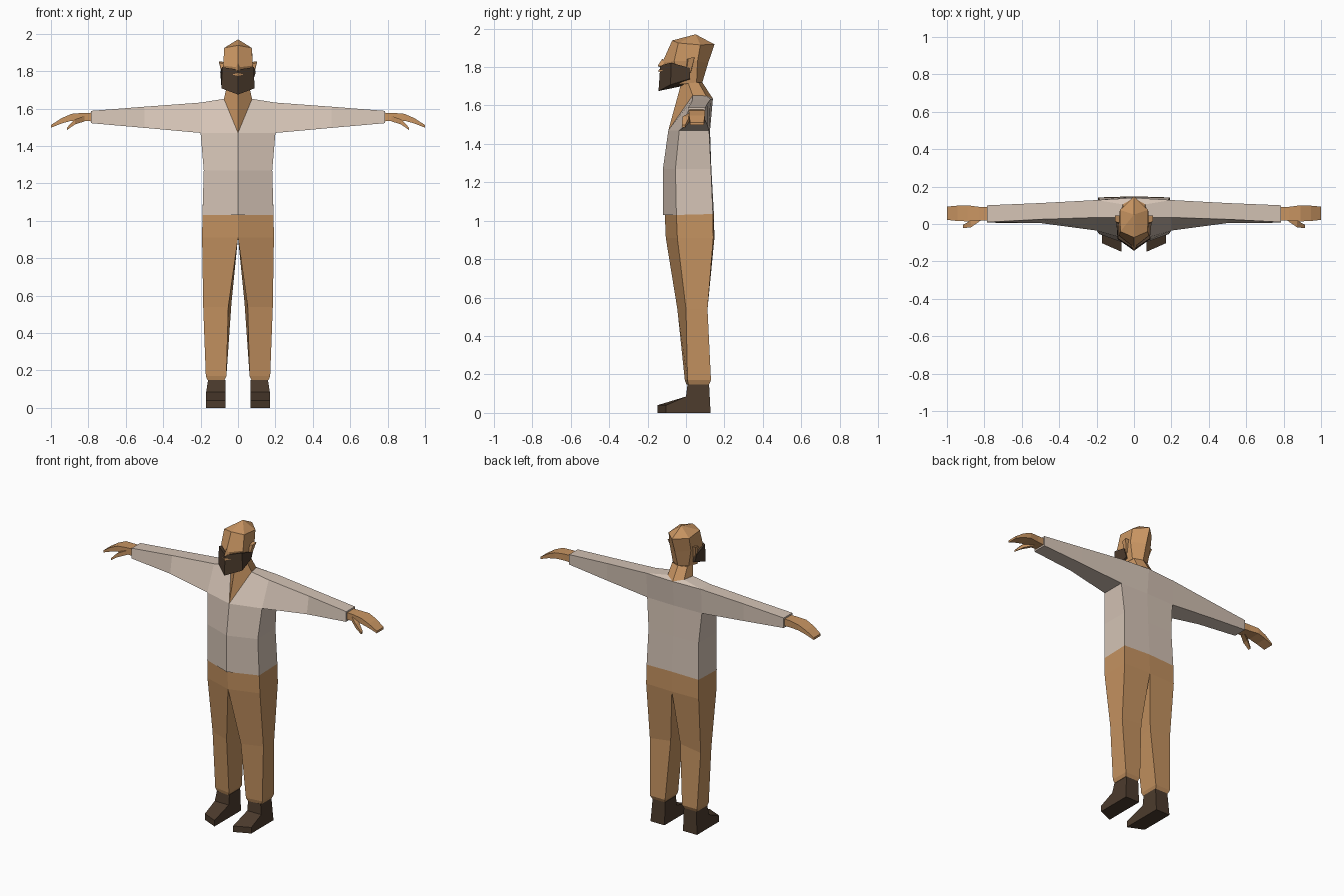
import bpy, bmesh

if "Cube" in bpy.data.objects:
    bpy.data.objects.remove(bpy.data.objects["Cube"])


def material(name, rgb):
    m = bpy.data.materials.new(name)
    lin = [((c / 255 + 0.055) / 1.055) ** 2.4 for c in rgb]
    m.diffuse_color = (*lin, 1)
    m.use_nodes = True
    m.node_tree.nodes["Principled BSDF"].inputs["Base Color"].default_value = m.diffuse_color
    return m


skin = material("skin", (202, 150, 99))
tan = material("trouser tan", (196, 146, 96))
wool = material("pale wool", (212, 195, 181))
dark = material("dark brown", (76, 59, 45))


def strip(rings, closed=False, cap_start=False, cap_end=False):
    """Faces joining successive rings of points."""
    faces = []
    for a, b in zip(rings, rings[1:]):
        n = len(a)
        for i in range(n if closed else n - 1):
            j = (i + 1) % n
            faces.append([a[i], a[j], b[j], b[i]])
    if cap_start:
        faces.append(rings[0])
    if cap_end:
        faces.append(rings[-1])
    return faces


def build(name, faces, mat):
    """Make a mesh from right-half faces, mirrored across x."""
    bm = bmesh.new()
    for s in (1, -1):
        for f in faces:
            pts = []
            for x, y, z in f:
                p = (s * x, y, z)
                if p not in pts:
                    pts.append(p)
            if len(pts) > 2:
                vs = [bm.verts.new(p) for p in pts]
                bm.faces.new(vs if s > 0 else vs[::-1])
    bmesh.ops.remove_doubles(bm, verts=bm.verts, dist=0.0005)
    bmesh.ops.recalc_face_normals(bm, faces=bm.faces)
    me = bpy.data.meshes.new(name)
    bm.to_mesh(me)
    bm.free()
    me.materials.append(mat)
    ob = bpy.data.objects.new(name, me)
    bpy.context.collection.objects.link(ob)
    return ob


def box_ring(x, yf, yb, z0, z1, lean=0.0):
    """Limb section at x; lean pulls the lower front edge forward."""
    return [(x, yf - lean, z0), (x, yb, z0), (x, yb, z1), (x, yf, z1)]


# Sweater: waist to chest, shoulders, sleeves
waist = [(0, -.12, 1.03), (.19, -.05, 1.03), (.19, .14, 1.035), (0, .145, 1.04)]
belly = [(0, -.12, 1.27), (.183, -.055, 1.27), (.183, .13, 1.27), (0, .132, 1.27)]
chest = [(0, -.092, 1.47), (.2, -.035, 1.47), (.2, .12, 1.47), (0, .125, 1.47)]
shoulder = box_ring(.2, .035, .128, 1.47, 1.632)
shoulder[0], shoulder[1] = chest[1], chest[2]
neck_f, neck_b, nape = (.075, .035, 1.652), (.06, .105, 1.65), (0, .14, 1.635)
top_b, top_f = shoulder[2], shoulder[3]
sweater = strip([waist, belly, chest])
sweater += [[chest[0], chest[1], top_f, neck_f], [chest[3], chest[2], top_b, nape],
            [neck_f, top_f, top_b, neck_b], [neck_b, top_b, nape]]
sweater += strip([shoulder, box_ring(.5, .025, .112, 1.497, 1.61, .02),
                  box_ring(.785, .01, .10, 1.522, 1.588, .003)], True, cap_end=True)
build("sweater", sweater, wool)

# Trousers: hips, then two tapering legs
hips = [(0, -.11, 1.03), (.19, -.05, 1.03), (.19, .14, 1.035), (0, .145, 1.04)]
crotch = [(0, -.105, .91), (.192, -.045, .91), (.192, .142, .91), (0, .148, .91)]
legs = [crotch,
        [(.052, -.045, .54), (.186, .0, .54), (.186, .112, .54), (.035, .11, .56)],
        [(.062, -.006, .17), (.172, .008, .17), (.172, .13, .17), (.062, .13, .17)],
        [(.072, .002, .148), (.163, .012, .148), (.163, .12, .148), (.072, .12, .148)]]
build("trousers", strip([hips, crotch]) + strip(legs, True, cap_end=True), tan)

# Boots: side profile widened between inner and outer faces
profile = [(.128, 0), (-.148, 0), (-.148, .04), (.0, .085), (.008, .15), (.12, .15)]
inner = [(.068, y, z) for y, z in profile]
outer = [(.17 if z < .1 else .16, y + (.045 if y < -.1 else 0), z) for y, z in profile]
build("boots", strip([inner, outer], True, True, True), dark)

# Neck with open collar wedge on the chest
collar = [chest[0], neck_f, neck_b, nape]
throat = [(0, -.025, 1.715), (.06, .01, 1.72), (.055, .065, 1.72), (0, .085, 1.72)]
build("neck", strip([collar, throat]), skin)

# Head: faceted skull rising to a central crown
jaw = [(0, -.10, 1.70), (.07, -.02, 1.71), (.058, .055, 1.72), (0, .085, 1.72)]
brow = [(0, -.125, 1.82), (.08, -.062, 1.83), (.078, .06, 1.83), (0, .115, 1.82)]
top = [(0, -.072, 1.938), (.073, -.04, 1.925), (.075, .075, 1.915), (0, .148, 1.918)]
crown = (0, .05, 1.97)
build("head", strip([jaw, brow, top, [crown] * 4])
      + [[jaw[0], jaw[1], jaw[2], jaw[3]]], skin)

# Ears: slim slanted wedges
ear_in = [(.07, -.005, 1.76), (.07, .025, 1.77), (.075, .045, 1.85), (.075, .005, 1.84)]
ear_out = [(.08, .0, 1.765), (.084, .025, 1.775), (.103, .045, 1.852), (.10, .012, 1.845)]
build("ears", strip([ear_in, ear_out], True, cap_end=True), skin)

# Nose: small wedge
bridge, tip, base = (0, -.122, 1.845), (0, -.148, 1.805), (0, -.12, 1.795)
wing = (.02, -.108, 1.805)
build("nose", [[bridge, tip, wing], [tip, base, wing]], skin)

# Beard: angular wrap round the jaw
beard_top = [(0, -.134, 1.808), (.085, -.078, 1.822), (.095, .02, 1.795)]
beard_low = [(0, -.143, 1.675), (.088, -.08, 1.708), (.078, .022, 1.74)]
beard = strip([beard_top, beard_low])
for row, hub in ((beard_top, (0, 0, 1.79)), (beard_low, (0, 0, 1.705))):
    beard += [[row[0], row[1], hub], [row[1], row[2], hub]]
beard.append([beard_top[2], beard_low[2], (0, 0, 1.705), (0, 0, 1.79)])
build("beard", beard, dark)

# Mouth: thin diamond plate on the beard
build("mouth", [[(0, -.1415, 1.79), (.032, -.118, 1.782), (0, -.1425, 1.774)]], skin)

# Hands: flat mitten bending down to the fingertips
hand = [box_ring(.78, .02, .09, 1.532, 1.578), box_ring(.83, .018, .092, 1.534, 1.577),
        box_ring(.89, .014, .10, 1.535, 1.572), box_ring(.945, .016, .098, 1.52, 1.548),
        box_ring(1.0, .022, .093, 1.498, 1.512)]
build("hands", strip(hand, True, True, True), skin)

# Thumbs: tapering stubs forward of the palm
thumb = [box_ring(.82, .018, .05, 1.532, 1.562), box_ring(.872, -.018, .018, 1.515, 1.542),
         box_ring(.915, -.022, -.004, 1.485, 1.498)]
build("thumbs", strip(thumb, True, True, True), skin)
